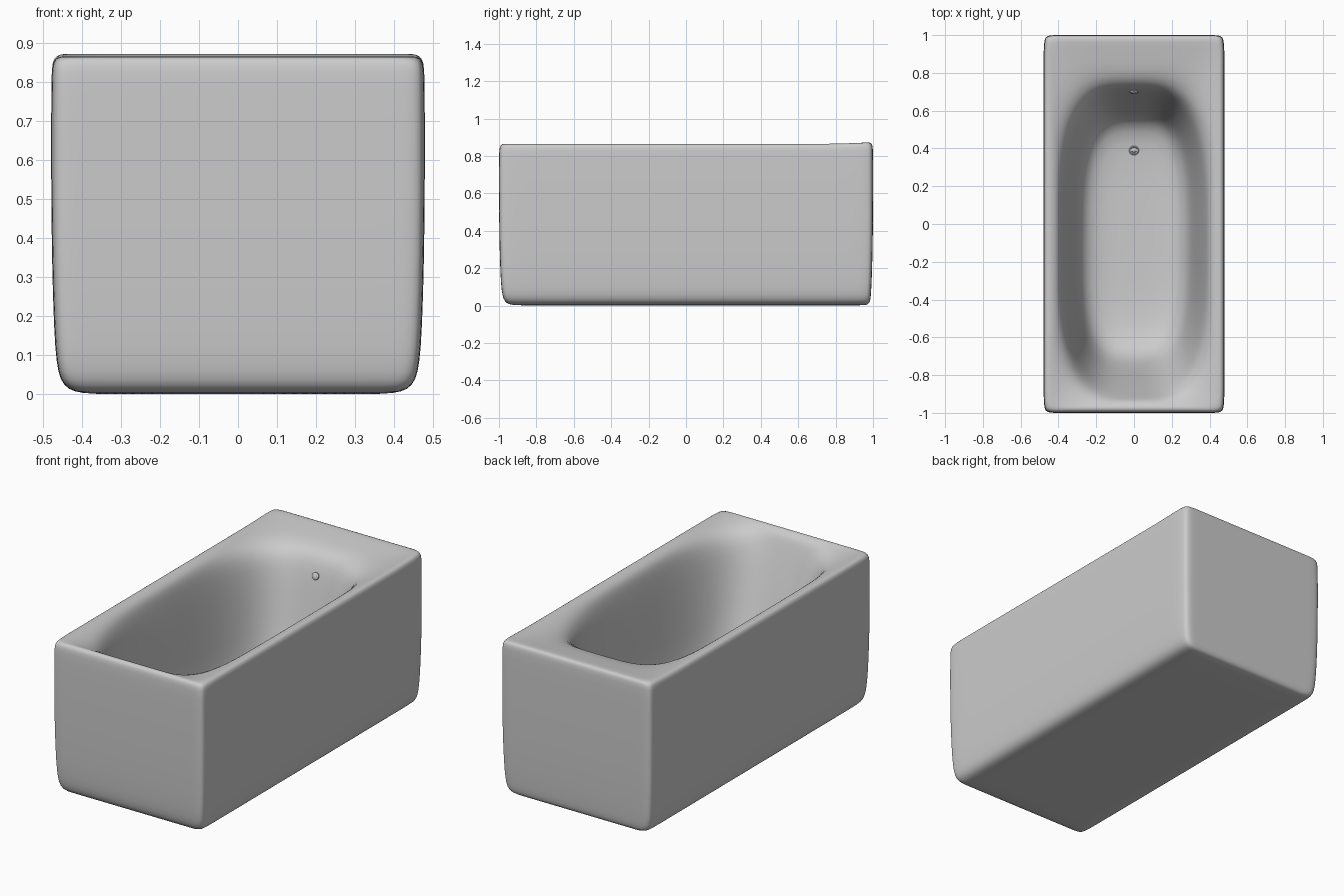
import bpy, bmesh, math
from mathutils import Vector

if "Cube" in bpy.data.objects:
    bpy.data.objects.remove(bpy.data.objects["Cube"])

N = 128  # points per ring

grey = bpy.data.materials.new("enamel_grey")
grey.diffuse_color = (0.6, 0.6, 0.6, 1)
grey.use_nodes = True
grey.node_tree.nodes["Principled BSDF"].inputs["Base Color"].default_value = grey.diffuse_color


def ring_points(half_x, y_front, y_back, z, n, lift=0.0):
    """Superellipse outline; directions are crowded towards the corners."""
    cy, b = (y_front + y_back) / 2, (y_back - y_front) / 2
    pts = []
    for i in range(N):
        q, k = divmod(i, N // 4)
        u = 2 * k / (N // 4) - 1
        phi = q * math.pi / 2 + math.pi / 4 * (1 + math.copysign(abs(u) ** 1.6, u))
        c, s = math.cos(phi), math.sin(phi)
        r = (abs(c) ** n + abs(s) ** n) ** (-1 / n)
        y = cy + b * r * s
        rise = lift * max(0, (y - 0.7) / 0.3) ** 2
        pts.append((half_x * r * c, y, z + rise))
    return pts


# half width, front y, back y, height, squareness, extra height at the back
RINGS = [
    (0.34, -0.86, 0.93, 0.000, 30, 0),
    (0.400, -0.930, 0.965, 0.002, 36, 0),
    (0.435, -0.960, 0.980, 0.012, 40, 0),
    (0.455, -0.977, 0.987, 0.035, 40, 0),
    (0.465, -0.986, 0.990, 0.080, 40, 0),
    (0.471, -0.992, 0.994, 0.16, 40, 0),
    (0.477, -0.998, 0.999, 0.35, 40, 0),
    (0.479, -1.000, 1.000, 0.60, 40, 0),
    (0.478, -1.000, 1.000, 0.81, 40, 0.008),
    (0.476, -0.997, 0.998, 0.845, 40, 0.01),
    (0.468, -0.989, 0.991, 0.861, 36, 0.01),
    (0.452, -0.975, 0.975, 0.866, 30, 0.01),
    (0.428, -0.960, 0.900, 0.861, 12, 0),
    (0.405, -0.940, 0.810, 0.848, 5.5, 0),
    (0.390, -0.925, 0.750, 0.822, 3.8, 0),
    (0.378, -0.905, 0.718, 0.770, 3.3, 0),
    (0.362, -0.870, 0.690, 0.680, 3.2, 0),
    (0.335, -0.805, 0.645, 0.500, 3.2, 0),
    (0.308, -0.740, 0.595, 0.310, 3.2, 0),
    (0.285, -0.690, 0.560, 0.220, 3.2, 0),
    (0.240, -0.610, 0.500, 0.165, 3.2, 0),
    (0.150, -0.450, 0.370, 0.146, 3.0, 0),
    (0.050, -0.200, 0.120, 0.144, 2.5, 0),
]

# tub body: outer shell, rolled rim and basin as one loft
bm = bmesh.new()
rings = [[bm.verts.new(p) for p in ring_points(*r)] for r in RINGS]
for lo, hi in zip(rings, rings[1:]):
    for i in range(N):
        j = (i + 1) % N
        bm.faces.new((lo[i], lo[j], hi[j], hi[i]))
bm.faces.new(rings[0][::-1])
bm.faces.new(rings[-1])
mesh = bpy.data.meshes.new("bathtub_body")
bm.to_mesh(mesh)
bm.free()
mesh.materials.append(grey)
mesh.polygons.foreach_set("use_smooth", [True] * len(mesh.polygons))
body = bpy.data.objects.new("bathtub_body", mesh)
bpy.context.collection.objects.link(body)
sub = body.modifiers.new("smooth", "SUBSURF")
sub.levels = sub.render_levels = 1


def fitting(name, profile, location, axis):
    """Small lathed fitting whose profile turns about the given axis."""
    bm = bmesh.new()
    steps = 32
    loops = [[bm.verts.new((r * math.cos(2 * math.pi * i / steps),
                            r * math.sin(2 * math.pi * i / steps), z))
              for i in range(steps)] for r, z in profile]
    for lo, hi in zip(loops, loops[1:]):
        for i in range(steps):
            j = (i + 1) % steps
            bm.faces.new((lo[i], lo[j], hi[j], hi[i]))
    bm.faces.new(loops[-1])
    me = bpy.data.meshes.new(name)
    bm.to_mesh(me)
    bm.free()
    me.materials.append(grey)
    ob = bpy.data.objects.new(name, me)
    ob.location = location
    ob.rotation_euler = Vector(axis).to_track_quat("Z", "Y").to_euler()
    bpy.context.collection.objects.link(ob)
    bpy.context.view_layer.objects.active = ob
    bpy.ops.object.select_all(action="DESELECT")
    ob.select_set(True)
    bpy.ops.object.shade_smooth_by_angle(angle=math.radians(40))


# drain ring with a plug, and overflow disc on the back wall
RING = [(0.026, -0.012), (0.026, 0.003), (0.022, 0.007), (0.017, 0.006),
        (0.015, 0.001), (0.011, 0.001), (0.010, 0.006), (0.004, 0.008)]
fitting("drain", RING, (0, 0.39, 0.150), (0, 0, 1))
fitting("overflow", [(0.020, -0.012), (0.020, 0.005), (0.016, 0.009),
                     (0.006, 0.010)], (0, 0.700, 0.715), (0, -0.96, 0.28))
